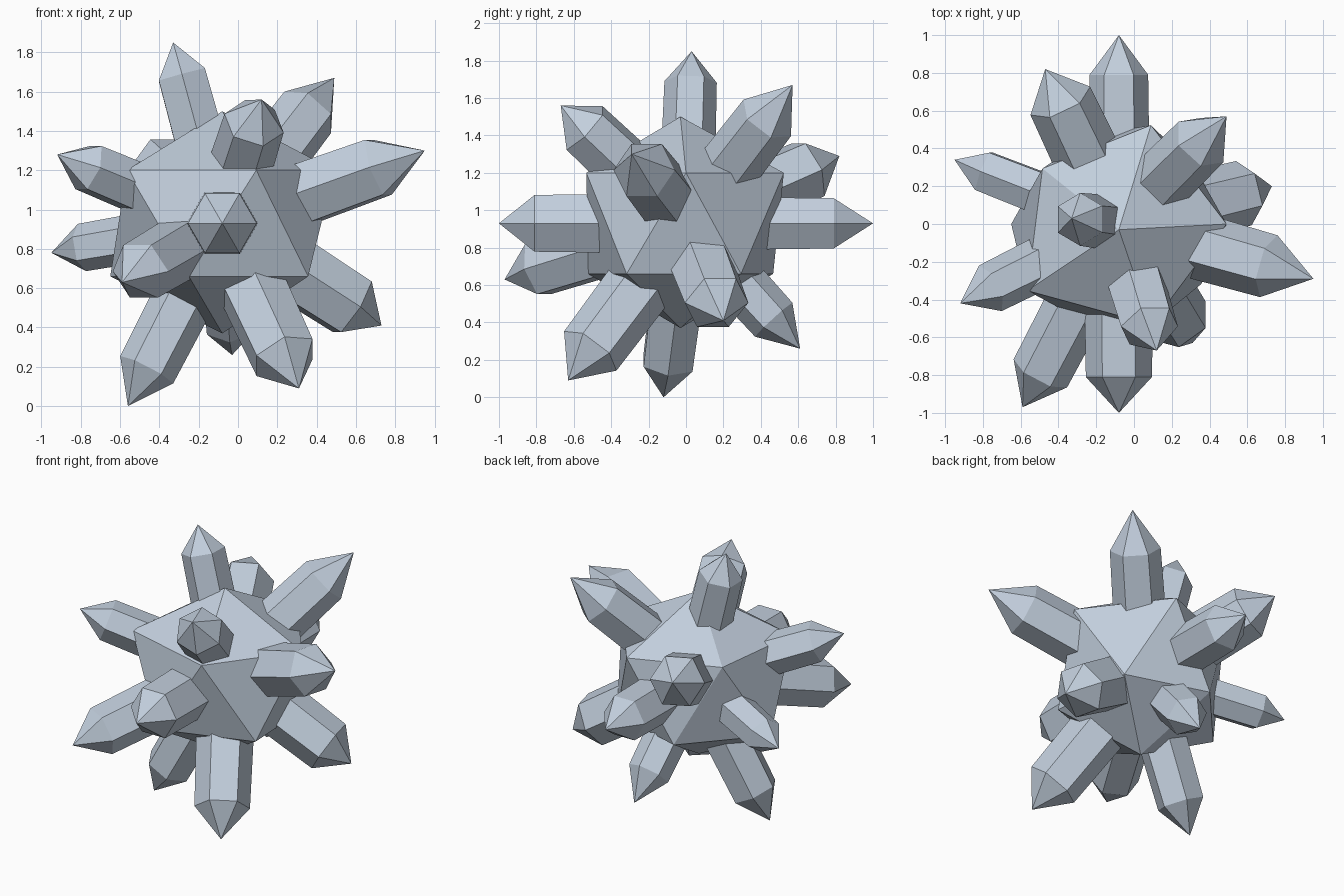
import bpy
import bmesh
import math
from mathutils import Vector, Matrix

cube = bpy.data.objects.get("Cube")
if cube:
    bpy.data.objects.remove(cube)

CENTRE = Vector((-0.08, 0.0, 0.93))
X, Y, Z = Vector((1, 0, 0)), Vector((0, 1, 0)), Vector((0, 0, 1))

# Single pale blue-grey mineral colour
stone = bpy.data.materials.new("pale_blue_grey_stone")
stone.use_nodes = True
colour = (0.54, 0.62, 0.72, 1)
stone.diffuse_color = colour
stone.node_tree.nodes["Principled BSDF"].inputs["Base Color"].default_value = colour


def make_object(name, bm):
    bmesh.ops.recalc_face_normals(bm, faces=bm.faces)
    mesh = bpy.data.meshes.new(name)
    bm.to_mesh(mesh)
    bm.free()
    mesh.materials.append(stone)
    obj = bpy.data.objects.new(name, mesh)
    bpy.context.collection.objects.link(obj)
    return obj


def make_core():
    """Slightly uneven twenty-sided rock: two poles and two rings of five."""
    bm = bmesh.new()
    bm.verts.new((-0.08, -0.03, 1.50))
    bm.verts.new((-0.08, -0.03, 0.37))
    rings = [(0, 1.20, (0.57, 0.55, 0.50, 0.60, 0.56)),
             (36, 0.66, (0.50, 0.49, 0.57, 0.55, 0.54))]
    for start, z, radii in rings:
        for i, r in enumerate(radii):
            a = math.radians(start + 72 * i)
            bm.verts.new((CENTRE.x + r * math.cos(a), r * math.sin(a), z))
    bmesh.ops.convex_hull(bm, input=bm.verts)
    make_object("rock_core", bm)


def make_crystal(name, tip, radius, point, side):
    """Six-sided shaft growing out of the core, ending in a pointed cap."""
    axis = Vector(tip) - CENTRE
    length = axis.length
    axis.normalize()
    u = axis.cross(side).normalized()
    v = axis.cross(u)
    bm = bmesh.new()

    def ring(dist, r):
        verts = []
        for i in range(6):
            a = math.radians(60 * i)
            offset = u * math.cos(a) + v * math.sin(a)
            verts.append(bm.verts.new(CENTRE + axis * dist + offset * r))
        return verts

    base = ring(0.25, radius * 1.05)
    shoulder = ring(length - point, radius)
    apex = bm.verts.new(tip)
    bm.faces.new(base)
    for i in range(6):
        j = (i + 1) % 6
        bm.faces.new((base[i], base[j], shoulder[j], shoulder[i]))
        bm.faces.new((shoulder[i], shoulder[j], apex))
    make_object(name, bm)


make_core()

# Crystals: tip, shaft radius, cap length, direction the cap's corners are square to
crystals = {
    "top_crystal": ((-0.33, 0.03, 1.85), 0.14, 0.17, X),
    "upper_back_left_crystal": ((0.49, 0.57, 1.67), 0.16, 0.26, X),
    "upper_front_crystal": ((0.12, -0.67, 1.56), 0.158, 0.18, Y),
    "upper_left_crystal": ((0.95, -0.29, 1.30), 0.17, 0.26, Z),
    "upper_right_crystal": ((-0.92, -0.42, 1.28), 0.135, 0.19, Z),
    "right_crystal": ((-0.95, 0.34, 0.78), 0.122, 0.17, Y),
    "bottom_right_crystal": ((-0.56, -0.12, 0.0), 0.152, 0.21, Y),
    "lower_front_left_crystal": ((0.31, -0.63, 0.09), 0.175, 0.21, X),
    "front_right_crystal": ((-0.59, -0.97, 0.63), 0.16, 0.21, Z),
    "front_crystal": ((-0.08, -1.0, 0.93), 0.175, 0.19, Z),
    "back_crystal": ((-0.08, 1.0, 0.93), 0.155, 0.21, Z),
    "upper_back_right_crystal": ((-0.47, 0.82, 1.29), 0.175, 0.20, Z),
    "lower_left_crystal": ((0.73, 0.20, 0.41), 0.175, 0.18, Z),
    "lower_back_crystal": ((-0.03, 0.61, 0.26), 0.135, 0.21, X),
}
for name, spec in crystals.items():
    make_crystal(name, *spec)
